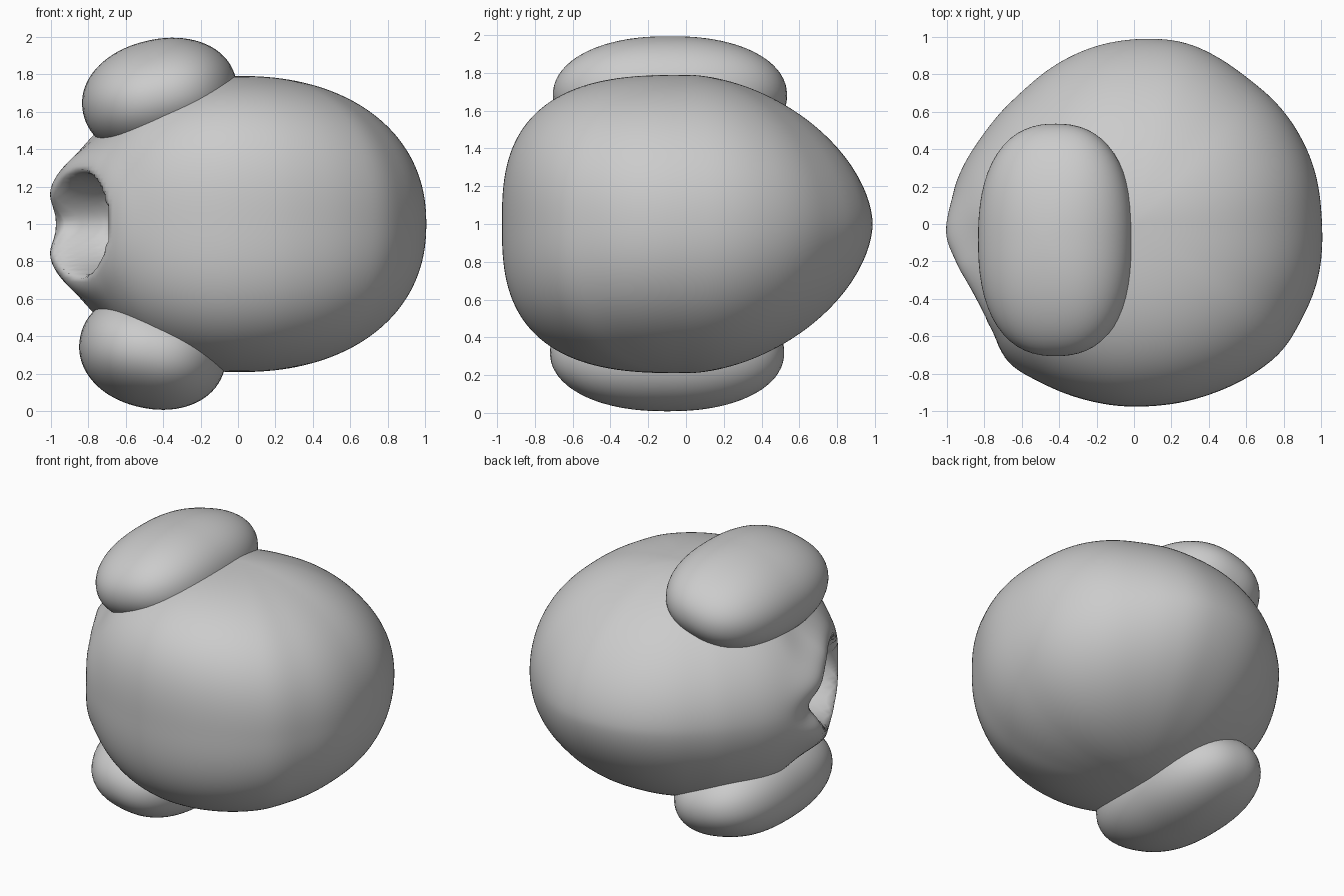
import bpy, bmesh, math
from mathutils import Vector, Matrix

if "Cube" in bpy.data.objects:
    bpy.data.objects.remove(bpy.data.objects["Cube"])


def polar_surface(name, func, nu=120, nv=80):
    """Closed surface from func(azimuth, elevation) -> Vector."""
    bm = bmesh.new()
    rings = []
    for j in range(1, nv):
        phi = -math.pi / 2 + math.pi * j / nv
        rings.append([bm.verts.new(func(2 * math.pi * i / nu, phi)) for i in range(nu)])
    low = bm.verts.new(func(0, -math.pi / 2))
    high = bm.verts.new(func(0, math.pi / 2))
    for i in range(nu):
        k = (i + 1) % nu
        for a, b in zip(rings, rings[1:]):
            bm.faces.new((a[i], a[k], b[k], b[i]))
        bm.faces.new((low, rings[0][k], rings[0][i]))
        bm.faces.new((high, rings[-1][i], rings[-1][k]))
    bmesh.ops.recalc_face_normals(bm, faces=bm.faces)
    for f in bm.faces:
        f.smooth = True
    me = bpy.data.meshes.new(name)
    bm.to_mesh(me)
    bm.free()
    ob = bpy.data.objects.new(name, me)
    bpy.context.collection.objects.link(ob)
    return ob


def super_r(a, p):
    return (abs(math.cos(a)) ** p + abs(math.sin(a)) ** p) ** (-1 / p)


# Body outline seen from above
OUTLINE = [(1, 0.02), (0.95, 0.33), (0.8, 0.6), (0.6, 0.78), (0.27, 0.97), (0, 0.985),
           (-0.2, 0.95), (-0.4, 0.86), (-0.6, 0.7), (-0.8, 0.48), (-0.95, 0.22), (-0.99, 0.03),
           (-0.96, -0.1), (-0.85, -0.43), (-0.65, -0.74), (-0.25, -0.94), (0.1, -0.97),
           (0.4, -0.91), (0.8, -0.67), (0.87, -0.55), (0.98, -0.3)]
polar = sorted((math.atan2(y, x) % math.tau, math.hypot(x, y)) for x, y in OUTLINE)
polar = ([(polar[-1][0] - math.tau, polar[-1][1])] + polar
         + [(polar[0][0] + math.tau, polar[0][1])])


def outline_lin(t):
    t %= math.tau
    for (a, r), (b, s) in zip(polar, polar[1:]):
        if a <= t <= b:
            return r + (s - r) * (t - a) / (b - a)
    return 1.0


def outline(t):
    return sum(outline_lin(t + d * 0.04) for d in range(-2, 3)) / 5


# Mouth frame on the front left of the body
MOUTH = Vector((-0.83, -0.41, 1.0))
NORMAL = Vector((-0.89, -0.45, 0)).normalized()
TANGENT = Vector((0.45, -0.89, 0)).normalized()


def body(t, phi):
    c, s = math.cos(t), math.sin(t)
    p = c * c * (2.2 if c > 0 else 1.92) + s * s * (2.8 if s < 0 else 1.75)
    r = super_r(phi, p)
    rad = outline(t) * r * math.cos(phi)
    v = Vector((rad * c, rad * s, 1 + 0.79 * r * math.sin(phi)))
    if (v - MOUTH).dot(NORMAL) > -0.45:
        u, w = (v - MOUTH).dot(TANGENT), v.z - 1
        d = math.hypot(u / (0.37 if u > 0 else 0.43), w / 0.32)
        # raised lip (stronger at the back), hollow and groove running backwards
        side = min(1, max(0, (0.2 - u) / 0.4))
        h = (0.015 + 0.055 * side) * math.exp(-((d - 1.05) / 0.3) ** 2)
        k = min(1, max(0, (0.9 - d) / 0.28))
        h -= 0.3 * k * k * (3 - 2 * k)
        h -= 0.1 * math.exp(-(w / 0.12) ** 2 - ((u + 0.43) / 0.13) ** 2)
        v += NORMAL * h
    return v


polar_surface("body", body, 180, 110)


# Rounded pads above and below
def pad(name, centre, size, tilt):
    m = Matrix.Translation(centre) @ Matrix.Rotation(tilt, 4, 'Y')

    def f(t, phi):
        a, b = super_r(t, 2.4), super_r(phi, 2.1)
        k = a * b * math.cos(phi)
        return m @ Vector((size[0] * k * math.cos(t), size[1] * k * math.sin(t),
                           size[2] * b * math.sin(phi)))
    polar_surface(name, f, 64, 40)


pad("upper_pad", (-0.418, -0.085, 1.68), (0.418, 0.62, 0.305), math.radians(-13))
pad("lower_pad", (-0.455, -0.1, 0.32), (0.395, 0.62, 0.305), math.radians(12))
